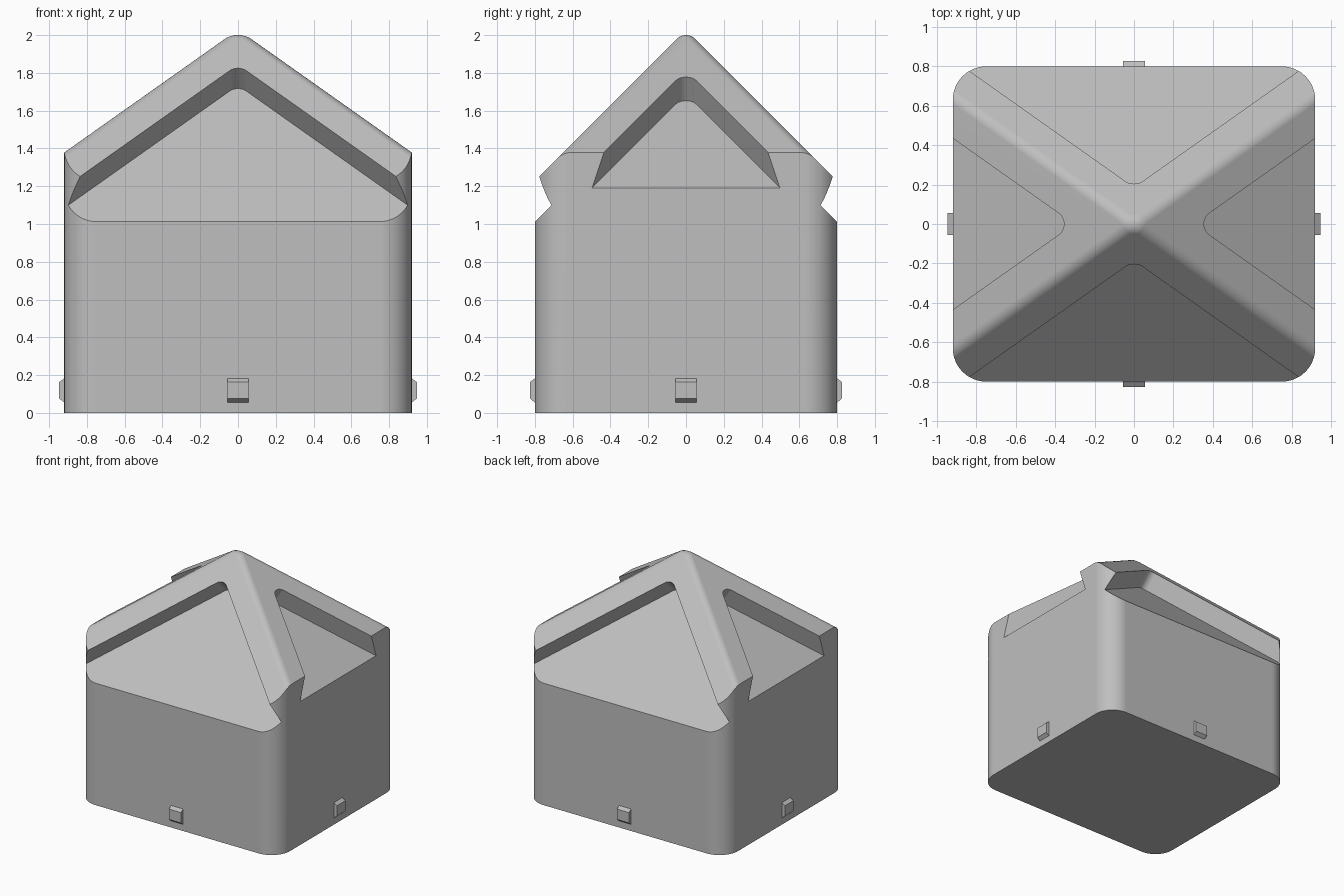
import bpy, bmesh, math
from mathutils import Vector

if "Cube" in bpy.data.objects:
    bpy.data.objects.remove(bpy.data.objects["Cube"])

HX, HY, CORNER = 0.92, 0.80, 0.17      # body half sizes and corner radius
APEX, HIP = 2.029, 0.07                # sharp roof apex height, hip rounding
DEPTH, NOTCH = 0.153, 0.062            # recess depth and its tip rounding
FRONT = Vector((0, -1, 1)).normalized()
SIDE = Vector((1, 0, math.sqrt(2))).normalized()

grey = bpy.data.materials.new("light_grey")
grey.diffuse_color = (0.52, 0.52, 0.52, 1)
grey.use_nodes = True
grey.node_tree.nodes["Principled BSDF"].inputs["Base Color"].default_value = grey.diffuse_color


def make_object(name, bm):
    bmesh.ops.recalc_face_normals(bm, faces=bm.faces)
    mesh = bpy.data.meshes.new(name)
    bm.to_mesh(mesh)
    bm.free()
    mesh.materials.append(grey)
    obj = bpy.data.objects.new(name, mesh)
    bpy.context.collection.objects.link(obj)
    return obj


def prism(name, points, offset):
    """Extrude a closed outline along an offset vector."""
    bm = bmesh.new()
    face = bm.faces.new([bm.verts.new(p) for p in points])
    grown = bmesh.ops.extrude_face_region(bm, geom=[face])
    verts = [g for g in grown["geom"] if isinstance(g, bmesh.types.BMVert)]
    bmesh.ops.translate(bm, verts=verts, vec=offset)
    return make_object(name, bm)


def boolean(obj, tool, operation):
    mod = obj.modifiers.new(operation.lower(), "BOOLEAN")
    mod.object, mod.operation, mod.solver = tool, operation, "EXACT"
    tool.hide_render = True
    tool.hide_set(True)


# Body: upright block with rounded corners
outline = []
for i, (sx, sy) in enumerate([(1, 1), (-1, 1), (-1, -1), (1, -1)]):
    for k in range(13):
        a = math.pi / 2 * (i + k / 12)
        outline.append(Vector((sx * (HX - CORNER) + CORNER * math.cos(a),
                               sy * (HY - CORNER) + CORNER * math.sin(a), 0)))
body = prism("house_body", outline, Vector((0, 0, 2.3)))

# Roof envelope: pyramid with rounded hips, as a hull of arcs
bm = bmesh.new()
front_top = APEX - HIP * math.sqrt(2)
side_top = APEX - HIP * math.sqrt(1.5)
ridge = (side_top - front_top) * math.sqrt(2)
low = -0.4
for sx in (1, -1):
    for sy in (1, -1):
        n1 = Vector((0, sy * abs(FRONT.y), FRONT.z))
        n2 = Vector((sx * SIDE.x, 0, SIDE.z))
        foot = Vector((sx * (side_top - low) * math.sqrt(2), sy * (front_top - low), low))
        tip = Vector((sx * ridge, 0, front_top))
        for k in range(9):
            n = n1.slerp(n2, k / 8)
            bm.verts.new(foot + n * HIP)
            bm.verts.new(tip + n * HIP)
        for k in range(1, 7):
            bm.verts.new(tip + n1.slerp(Vector((0, 0, 1)), k / 6) * HIP)
bmesh.ops.remove_doubles(bm, verts=bm.verts, dist=1e-5)
hull = bmesh.ops.convex_hull(bm, input=bm.verts)
bmesh.ops.dissolve_limit(bm, angle_limit=0.002, verts=bm.verts, edges=bm.edges)
boolean(body, make_object("roof_envelope_cutter", bm), "INTERSECT")


# Recesses: rounded wedge cut square to each roof face
def recess(name, tip, normal, lateral, half_angle):
    down = normal.cross(lateral)
    if down.z > 0:
        down = -down
    centre = tip + down * (NOTCH / math.sin(half_angle))
    sweep = math.pi / 2 - half_angle
    pts = []
    for k in range(13):
        t = sweep * (k / 6 - 1)
        pts.append(centre + NOTCH * (lateral * math.sin(t) - down * math.cos(t)))
    for s in (1, -1):
        pts.append(tip + 2.2 * (down * math.cos(half_angle) + lateral * s * math.sin(half_angle)))
    pts = [p - normal * DEPTH for p in pts]
    boolean(body, prism(name, pts, normal * (DEPTH + 0.3)), "DIFFERENCE")


for s, label in ((1, "a"), (-1, "b")):
    recess("long_recess_cutter_" + label, Vector((0, -0.186 * s, APEX - 0.186)),
           Vector((0, FRONT.y * s, FRONT.z)), Vector((1, 0, 0)), math.radians(45))
    recess("short_recess_cutter_" + label, Vector((0.305 * s, 0, APEX - 0.305 / math.sqrt(2))),
           Vector((SIDE.x * s, 0, SIDE.z)), Vector((0, 1, 0)), math.radians(30))

# Bake the cuts, then smooth the rounded parts only
bpy.context.view_layer.update()
baked = bpy.data.meshes.new_from_object(body.evaluated_get(bpy.context.evaluated_depsgraph_get()))
body.modifiers.clear()
body.data = baked
baked.materials.clear()
baked.materials.append(grey)
for poly in baked.polygons:
    poly.material_index = 0
for obj in list(bpy.data.objects):
    if "cutter" in obj.name:
        bpy.data.objects.remove(obj)
bpy.context.view_layer.objects.active = body
body.select_set(True)
bpy.ops.object.shade_smooth_by_angle(angle=math.radians(20))
weighted = body.modifiers.new("flat_panels", "WEIGHTED_NORMAL")
weighted.keep_sharp = True

# Clips: small chamfered tabs low on each wall
tab = [(-0.02, 0.055), (0, 0.055), (0.027, 0.077), (0.027, 0.163), (0, 0.183), (-0.02, 0.183)]
for name, out, wall in (("front_clip", Vector((0, -1, 0)), HY), ("back_clip", Vector((0, 1, 0)), HY),
                        ("right_clip", Vector((1, 0, 0)), HX), ("left_clip", Vector((-1, 0, 0)), HX)):
    across = out.cross(Vector((0, 0, 1)))
    prism(name, [out * (wall + d) + Vector((0, 0, z)) - across * 0.055 for d, z in tab], across * 0.11)
